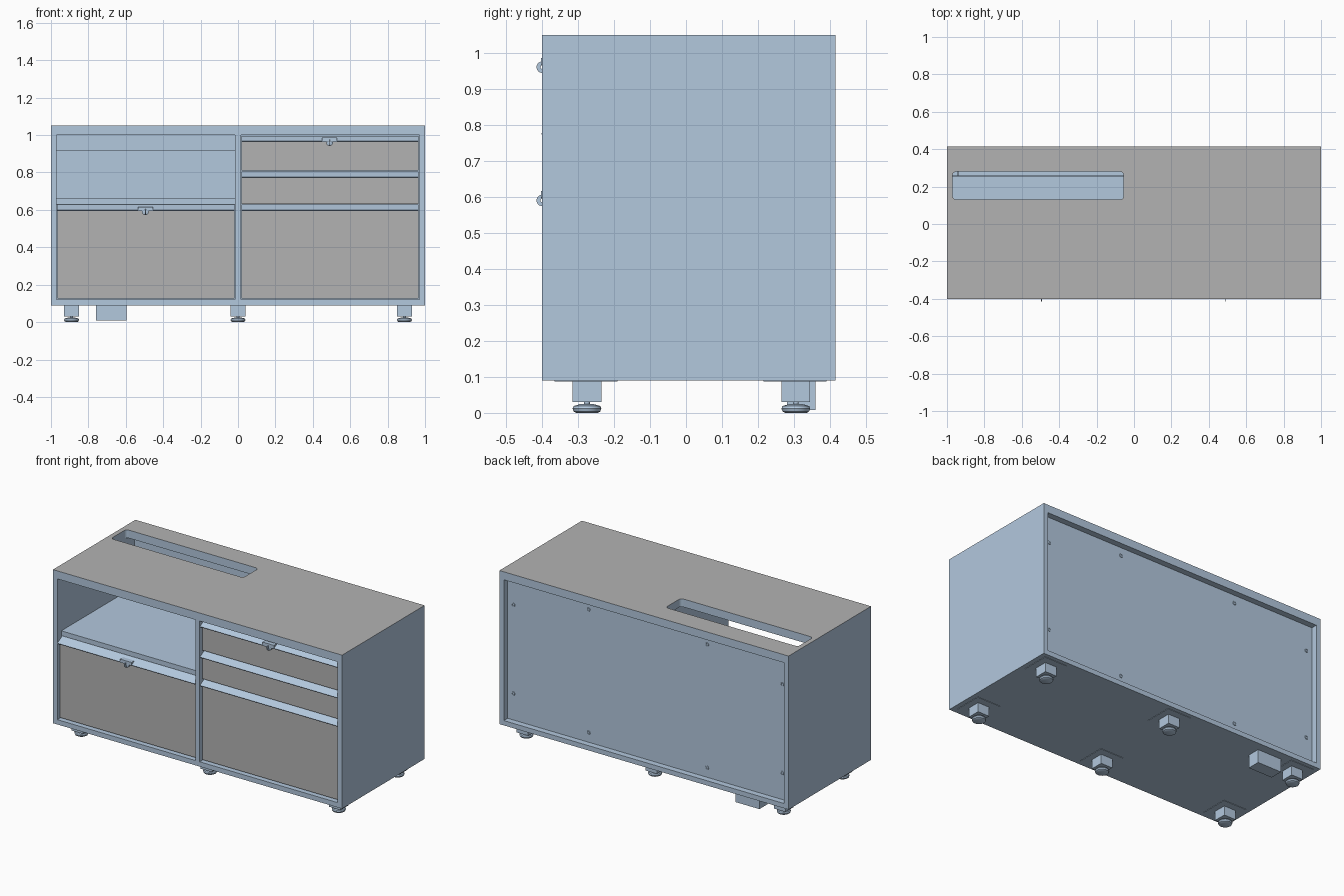
import bpy, bmesh, math
from mathutils import Matrix

if "Cube" in bpy.data.objects:
    bpy.data.objects.remove(bpy.data.objects["Cube"])

BLUE = bpy.data.materials.new("painted_steel")
BLUE.diffuse_color = (0.45, 0.58, 0.73, 1)
BLUE.use_nodes = True
BLUE.node_tree.nodes["Principled BSDF"].inputs["Base Color"].default_value = BLUE.diffuse_color
GREY = bpy.data.materials.new("laminate")
GREY.diffuse_color = (0.45, 0.45, 0.45, 1)
GREY.use_nodes = True
GREY.node_tree.nodes["Principled BSDF"].inputs["Base Color"].default_value = GREY.diffuse_color
FRONT, BACK = -0.40, 0.415


def finish(name, bm, mat=BLUE):
    bmesh.ops.recalc_face_normals(bm, faces=bm.faces)
    me = bpy.data.meshes.new(name)
    bm.to_mesh(me)
    bm.free()
    ob = bpy.data.objects.new(name, me)
    bpy.context.collection.objects.link(ob)
    me.materials.append(mat)
    return ob


def add_box(bm, x, y, z):
    """Box from (min, max) pairs."""
    mid = [(a + b) / 2 for a, b in (x, y, z)]
    size = [b - a for a, b in (x, y, z)]
    m = Matrix.Translation(mid) @ Matrix.Diagonal((*size, 1))
    return bmesh.ops.create_cube(bm, size=1, matrix=m)["verts"]


def box(name, x, y, z, mat=BLUE):
    bm = bmesh.new()
    add_box(bm, x, y, z)
    return finish(name, bm, mat)


def prism(name, profile, x0, x1):
    """Extrude a (y, z) profile along x."""
    bm = bmesh.new()
    f = bm.faces.new([bm.verts.new((x0, y, z)) for y, z in profile])
    ext = bmesh.ops.extrude_face_region(bm, geom=[f])["geom"]
    bmesh.ops.translate(bm, vec=(x1 - x0, 0, 0),
                        verts=[v for v in ext if isinstance(v, bmesh.types.BMVert)])
    return finish(name, bm)


def lathe(name, profile, loc, rot=None, steps=32):
    """Spin an (r, h) profile about z, then turn and place it."""
    bm = bmesh.new()
    vs = [bm.verts.new((r, 0, h)) for r, h in profile]
    es = [bm.edges.new(p) for p in zip(vs, vs[1:])]
    bmesh.ops.spin(bm, geom=vs + es, cent=(0, 0, 0), axis=(0, 0, 1),
                   angle=2 * math.pi, steps=steps)
    bmesh.ops.remove_doubles(bm, verts=bm.verts, dist=1e-5)
    m = Matrix.Translation(loc) @ (rot or Matrix())
    bmesh.ops.transform(bm, matrix=m, verts=bm.verts)
    ob = finish(name, bm)
    bpy.ops.object.select_all(action='DESELECT')
    ob.select_set(True)
    bpy.context.view_layer.objects.active = ob
    bpy.ops.object.shade_smooth_by_angle(angle=math.radians(35))
    return ob


# carcass
box("bottom_panel", (-1, 1), (FRONT, BACK), (0.09, 0.12))
for side in (-1, 1):
    box("side_panel", tuple(sorted((side * 0.97, side))), (FRONT, BACK), (0.12, 1.0))
box("centre_divider", (-0.015, 0.015), (FRONT, 0.365), (0.12, 1.0))
box("back_panel", (-0.97, 0.97), (0.365, 0.377), (0.12, 1.0))

# worktop with a rounded cable slot
top = box("worktop", (-1, 1), (FRONT, BACK), (1.0, 1.05))
bm = bmesh.new()
add_box(bm, (-0.97, -0.055), (0.13, 0.28), (0.95, 1.1))
upright = [e for e in bm.edges if abs(e.verts[0].co.z - e.verts[1].co.z) > 0.1]
bmesh.ops.bevel(bm, geom=upright, offset=0.02, segments=5, profile=0.5, affect='EDGES')
cutter = finish("slot_cutter", bm)
cutter.hide_render = True
mod = top.modifiers.new("slot", 'BOOLEAN')
mod.operation, mod.object, mod.solver = 'DIFFERENCE', cutter, 'EXACT'
bpy.context.view_layer.objects.active = top
bpy.ops.object.modifier_apply(modifier=mod.name)
bpy.data.objects.remove(cutter)
while len(top.data.materials) < 2:
    top.data.materials.append(GREY)
top.data.materials[1] = GREY
for p in top.data.polygons:
    p.material_index = 1 if p.normal.z > 0.9 else 0

# open shelf with a rear upstand
box("shelf", (-0.97, -0.015), (-0.36, 0.26), (0.63, 0.66))
box("shelf_upstand", (-0.97, -0.015), (0.25, 0.26), (0.66, 0.92))


# drawers: laminate front, slanted grip and steel tray
def drawer(name, x0, x1, z0, z1):
    box(name + "_front", (x0, x1), (-0.378, -0.355), (z0, z1 - 0.018), GREY)
    grip = [(-0.35, z1), (-0.402, z1 - 0.029), (-0.399, z1 - 0.034), (-0.35, z1 - 0.006)]
    prism(name + "_grip", grip, x0 - 0.002, x1 + 0.002)
    bm = bmesh.new()
    a, b, c = x0 + 0.02, x1 - 0.02, z1 - 0.04
    add_box(bm, (a, b), (-0.355, 0.33), (z0 + 0.01, z0 + 0.02))
    for xs in ((a, a + 0.01), (b - 0.01, b)):
        add_box(bm, xs, (-0.355, 0.33), (z0 + 0.02, c))
    add_box(bm, (a + 0.01, b - 0.01), (0.32, 0.33), (z0 + 0.02, c))
    finish(name + "_tray", bm)


drawer("left_file_drawer", -0.966, -0.02, 0.126, 0.628)
drawer("right_file_drawer", 0.02, 0.964, 0.126, 0.628)
drawer("middle_drawer", 0.02, 0.964, 0.632, 0.805)
drawer("top_drawer", 0.02, 0.964, 0.81, 0.996)

# locks with keys
FACE_FRONT = Matrix.Rotation(math.pi / 2, 4, 'X')
FACE_SIDE = Matrix.Rotation(math.pi / 2, 4, 'Y')
for x, z in ((-0.495, 0.59), (0.49, 0.96)):
    box("lock_plate", (x - 0.04, x + 0.04), (-0.402, -0.37), (z + 0.005, z + 0.026))
    lathe("lock_barrel", [(0, 0), (0.018, 0), (0.018, 0.02), (0.015, 0.022), (0, 0.022)],
          (x, -0.376, z), FACE_FRONT, 24)
    ring = [(0.005, -0.002), (0.016, -0.002), (0.016, 0.002), (0.005, 0.002), (0.005, -0.002)]
    lathe("key_bow", ring, (x, -0.399, z), FACE_SIDE, 24)

# levelling feet
for x in (-0.89, 0, 0.89):
    for y in (-0.275, 0.305):
        box("foot_plate", (x - 0.08, x + 0.08), (y - 0.09, y + 0.085), (0.0875, 0.09))
        box("foot_block", (x - 0.04, x + 0.04), (y - 0.04, y + 0.04), (0.03, 0.0875))
        pad = [(0, 0), (0.03, 0), (0.037, 0.004), (0.04, 0.012), (0.037, 0.019),
               (0.02, 0.024), (0.008, 0.025), (0.008, 0.035)]
        lathe("foot_pad", pad, (x, y, 0))

# cable box under the base
box("cable_box", (-0.76, -0.595), (0.28, 0.36), (0.008, 0.09))

# back panel screws
for sx in (-1, 1):
    for x, z in ((0.93, 0.84), (0.93, 0.285), (0.41, 0.95), (0.41, 0.18)):
        lathe("back_screw", [(0.006, -0.001), (0.007, 0.003), (0.011, 0.003), (0.012, 0)],
              (sx * x, 0.377, z), Matrix.Rotation(-math.pi / 2, 4, 'X'), 12)
